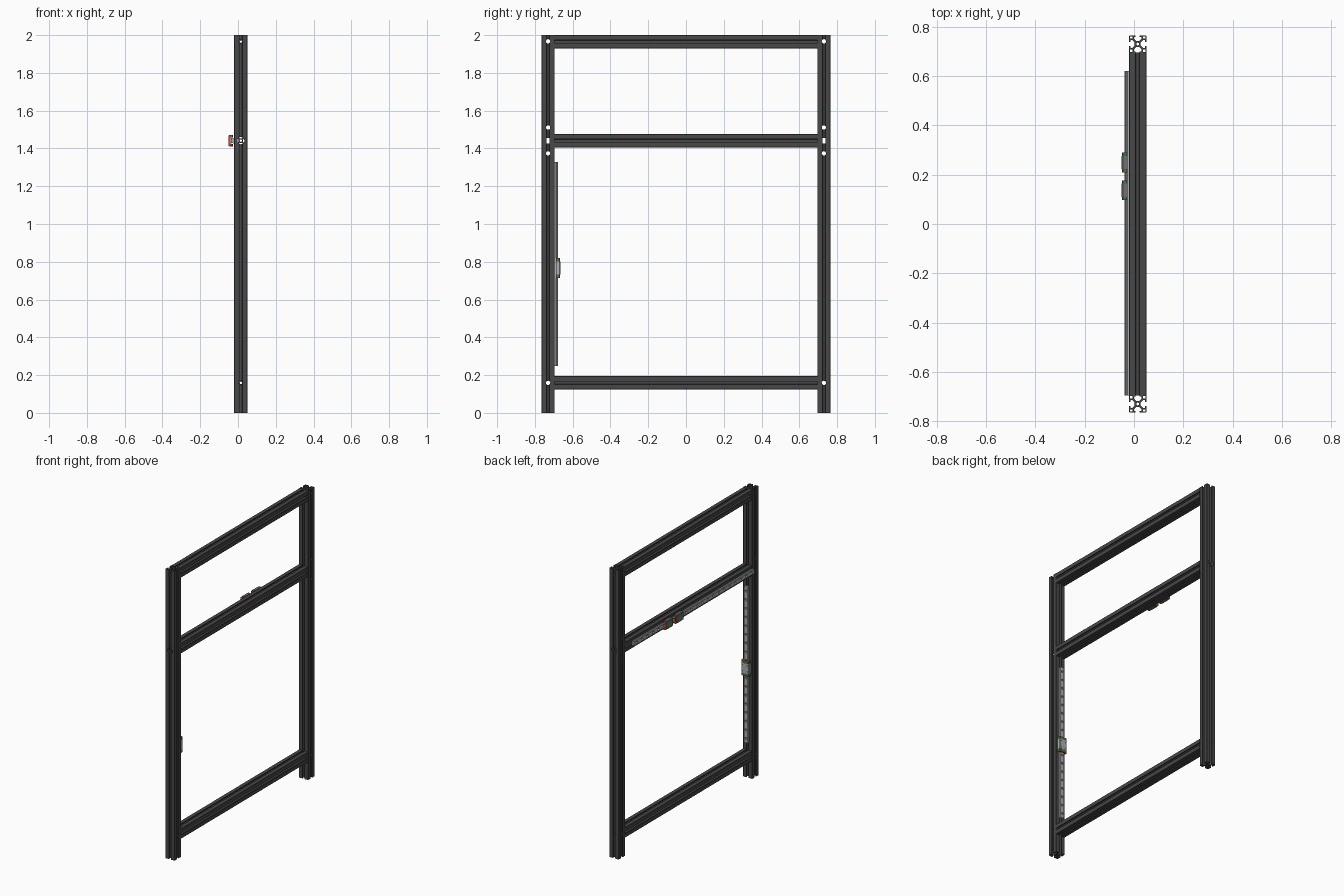
import bpy, bmesh, math
from mathutils import Matrix, Vector

if "Cube" in bpy.data.objects:
    bpy.data.objects.remove(bpy.data.objects["Cube"])

CX, H = 0.015, 0.035            # frame centre in x, half profile size
POST_Y, INNER = 0.73, 0.695
BEAMS = {"bottom_beam": 0.159, "middle_beam": 1.441, "top_beam": 1.965}


def material(name, rgb):
    m = bpy.data.materials.new(name)
    m.diffuse_color = (*rgb, 1)
    m.use_nodes = True
    m.node_tree.nodes["Principled BSDF"].inputs["Base Color"].default_value = m.diffuse_color
    return m


DARK = material("dark_aluminium", (0.065, 0.065, 0.068))
STEEL = material("rail_steel", (0.42, 0.43, 0.44))
BLOCK = material("block_steel", (0.16, 0.17, 0.17))
GREEN = material("green_cap", (0.03, 0.22, 0.06))
RED = material("red_seal", (0.65, 0.06, 0.03))


def axes(x, y, z, origin):
    m = Matrix((x, y, z)).transposed().to_4x4()
    m.translation = Vector(origin)
    return m


def prism(name, loops, length, matrix, mat):
    """Extrude closed outlines (first outer, rest holes) centred along local z."""
    cu = bpy.data.curves.new(name, 'CURVE')
    cu.dimensions, cu.fill_mode, cu.extrude = '2D', 'BOTH', length / 2
    for loop in loops:
        sp = cu.splines.new('POLY')
        sp.points.add(len(loop) - 1)
        for p, (x, y) in zip(sp.points, loop):
            p.co = (x, y, 0, 1)
        sp.use_cyclic_u = True
    tmp = bpy.data.objects.new("tmp", cu)
    bpy.context.collection.objects.link(tmp)
    dg = bpy.context.evaluated_depsgraph_get()
    me = bpy.data.meshes.new_from_object(tmp.evaluated_get(dg))
    bpy.data.objects.remove(tmp)
    bm = bmesh.new()
    bm.from_mesh(me)
    bmesh.ops.remove_doubles(bm, verts=bm.verts, dist=1e-5)
    bmesh.ops.recalc_face_normals(bm, faces=bm.faces)
    bm.transform(matrix)
    bm.to_mesh(me)
    bm.free()
    me.materials.clear()
    me.materials.append(mat)
    ob = bpy.data.objects.new(name, me)
    bpy.context.collection.objects.link(ob)
    return ob


def drill(ob, holes, direction):
    """Cut cylinders given as (centre, radius, depth) along one direction."""
    bm = bmesh.new()
    rot = Vector(direction).to_track_quat('Z', 'Y').to_matrix().to_4x4()
    for centre, r, depth in holes:
        bmesh.ops.create_cone(bm, cap_ends=True, segments=16, radius1=r, radius2=r,
                              depth=depth, matrix=Matrix.Translation(centre) @ rot)
    me = bpy.data.meshes.new("cutter")
    bm.to_mesh(me)
    bm.free()
    cutter = bpy.data.objects.new("cutter", me)
    cutter.hide_render = True
    bpy.context.collection.objects.link(cutter)
    mod = ob.modifiers.new("drill", 'BOOLEAN')
    mod.operation, mod.solver, mod.object = 'DIFFERENCE', 'EXACT', cutter
    bpy.context.view_layer.objects.active = ob
    bpy.ops.object.modifier_apply(modifier=mod.name)
    bpy.data.objects.remove(cutter)


# Slotted extrusion section: one quadrant turned four times, plus hollows
quad = [(.012, .006), (.022, .016), (.029, .016), (.029, .008), (H, .008), (H, .033),
        (.033, H), (.008, H), (.008, .029), (.016, .029), (.016, .022), (.006, .012)]
hollow = [(.022, .022), (.0315, .022), (.0315, .0315), (.022, .0315)]


def turn(pts, k):
    for _ in range(k):
        pts = [(-y, x) for x, y in pts]
    return pts


section = [sum((turn(quad, k) for k in range(4)), [])]
section += [turn(hollow, k) for k in range(4)]
section.append([(.006 * math.cos(a * math.pi / 6), .006 * math.sin(a * math.pi / 6))
                for a in range(12)])

# Posts with cross-drilled bolt holes
for side, name in ((-1, "left_post"), (1, "right_post")):
    y = side * POST_Y
    post = prism(name, section, 2, Matrix.Translation((CX, y, 1)), DARK)
    drill(post, [((CX, y, z), .0115, .1) for z in (.159, 1.374, 1.511, 1.967)], (1, 0, 0))
    drill(post, [((CX, y, z), r, .1) for z, r in
                 ((.159, .0105), (1.441, .019), (1.967, .0105))], (0, 1, 0))

# Horizontal beams
for name, z in BEAMS.items():
    prism(name, section, 2 * INNER,
          axes((1, 0, 0), (0, 0, -1), (0, 1, 0), (CX, 0, z)), DARK)

# Rail section: waisted sides, base at local y = 0
half_rail = [(.0145, 0), (.0145, .007), (.0115, .009), (.0115, .012), (.0145, .014),
             (.0145, .017), (.0135, .018)]
rail_section = [half_rail + [(-x, y) for x, y in reversed(half_rail)]]


def carriage_section(w, top, low):
    half = [(.0165, low), (w, low), (w, top - .005), (w - .004, top)]
    return [[(.0165, .0195)] + half
            + [(-x, y) for x, y in reversed(half)] + [(-.0165, .0195)]]


def rail(name, frame, length, count):
    ob = prism(name, rail_section, length, frame, STEEL)
    out = frame.to_3x3() @ Vector((0, 1, 0))
    step = length / count
    zs = [(i + .5) * step - length / 2 for i in range(count)]
    drill(ob, [(frame @ Vector((0, .018, z)), .008, .018) for z in zs], out)


def carriage(name, frame, at, length, w, mat):
    f = frame @ Matrix.Translation((0, 0, at))
    out = f.to_3x3() @ Vector((0, 1, 0))
    core = length * .66
    body = prism(name + "_body", carriage_section(w, .030, .007), core, f, mat)
    drill(body, [(f @ Vector((sx * w * .66, .030, sz * core * .3)), .0035, .016)
                 for sx in (-1, 1) for sz in (-1, 1)], out)
    cap, seal = length * .13, length * .04
    for s, tag in ((-1, "lower"), (1, "upper")):
        prism(f"{name}_{tag}_cap", carriage_section(w - .001, .029, .008), cap,
              f @ Matrix.Translation((0, 0, s * (core + cap) / 2)), GREEN)
        prism(f"{name}_{tag}_seal", carriage_section(w - .001, .029, .008), seal,
              f @ Matrix.Translation((0, 0, s * (core / 2 + cap + seal / 2))), RED)


# Horizontal rail with two carriages on the middle beam
hy = (-INNER + .62) / 2
h_frame = axes((0, 0, -1), (-1, 0, 0), (0, 1, 0), (CX - H, hy, 1.441))
rail("horizontal_rail", h_frame, .62 + INNER, 22)
carriage("inner_carriage", h_frame, .137 - hy, .081, .030, BLOCK)
carriage("outer_carriage", h_frame, .25 - hy, .081, .030, BLOCK)

# Vertical rail with one carriage on the left post
v_frame = Matrix.Translation((CX, -INNER, .787))
rail("vertical_rail", v_frame, 1.08, 18)
carriage("vertical_carriage", v_frame, .767 - .787, .106, .030, STEEL)

# Smooth the round holes, keep edges sharp
bpy.ops.object.select_all(action='SELECT')
bpy.ops.object.shade_smooth_by_angle(angle=math.radians(30))
